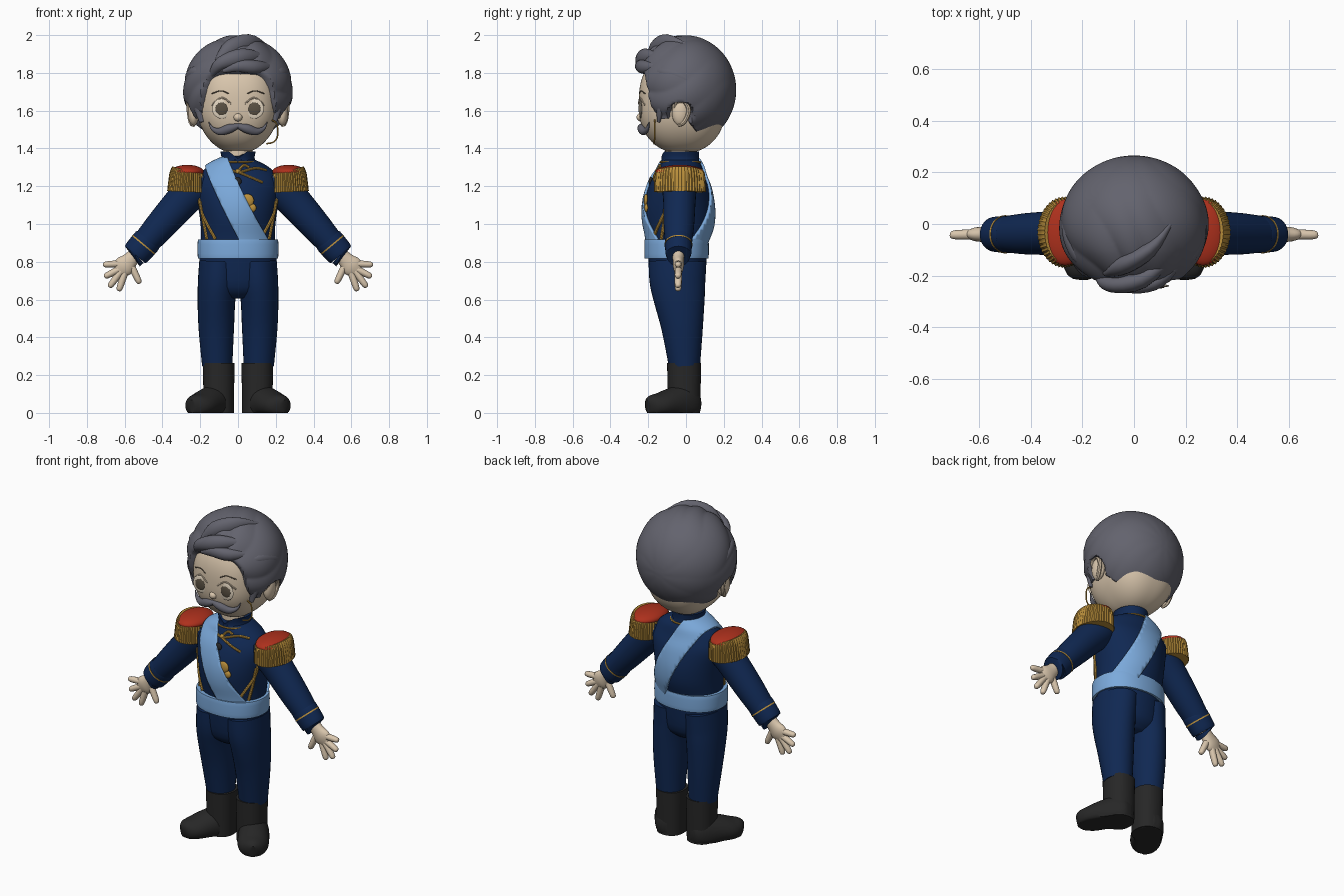
import bpy, bmesh, math
from mathutils import Vector
from mathutils.bvhtree import BVHTree

old = bpy.data.objects.get("Cube")
if old:
    bpy.data.objects.remove(old, do_unlink=True)


def material(name, *rgb):
    m = bpy.data.materials.new(name)
    m.use_nodes = True
    m.diffuse_color = (*rgb, 1)
    m.node_tree.nodes["Principled BSDF"].inputs["Base Color"].default_value = (*rgb, 1)
    return m


NAVY = material("navy cloth", .005, .021, .085)
SKY = material("sky blue silk", .2, .4, .71)
HAIR = material("grey hair", .125, .125, .155)
SKIN = material("skin", .7, .57, .42)
EYE = material("eye cream", .76, .66, .52)
BROWN = material("iris brown", .1, .08, .055)
RED = material("red felt", .42, .03, .012)
GOLD = material("gold braid", .5, .28, .045)
BLACK = material("black leather", .02, .02, .02)
X, Y, Z = Vector((1, 0, 0)), Vector((0, 1, 0)), Vector((0, 0, 1))
made = []


def finish(name, bm, mat):
    bmesh.ops.recalc_face_normals(bm, faces=bm.faces[:])
    for f in bm.faces:
        f.smooth = True
    me = bpy.data.meshes.new(name)
    bm.to_mesh(me)
    bm.free()
    me.materials.append(mat)
    ob = bpy.data.objects.new(name, me)
    bpy.context.collection.objects.link(ob)
    made.append(ob)
    return ob


def spline(rows, steps):
    rows = [Vector(r) for r in rows]
    p = [rows[0]] + rows + [rows[-1]]
    out = []
    for i in range(1, len(p) - 2):
        a, b, c, d = p[i - 1:i + 3]
        for k in range(steps):
            t = k / steps
            out.append((b * 2 + (c - a) * t + (a * 2 - b * 5 + c * 4 - d) * t * t
                        + (b * 3 - a - c * 3 + d) * t ** 3) * .5)
    return out + [rows[-1]]


def sweep_mesh(rows, n=24, ref=Y, power=2, pleat=0, steps=4):
    """Rows of x, y, z, side radius, depth radius joined into a closed skin."""
    rows = spline(rows, steps)
    bm, rings = bmesh.new(), []
    for i, r in enumerate(rows):
        tan = (rows[min(i + 1, len(rows) - 1)] - rows[max(i - 1, 0)]).to_3d().normalized()
        side = tan.cross(ref).normalized()
        up = side.cross(tan)
        ring = []
        for k in range(n):
            t = math.tau * k / n
            c, s = math.cos(t), math.sin(t)
            grow = (abs(c) ** power + abs(s) ** power) ** (-1 / power) * (1 + pleat * (k % 2))
            ring.append(bm.verts.new(r.to_3d() + side * c * grow * max(r[3], .001)
                                     + up * s * grow * max(r[4], .001)))
        rings.append(ring)
    for a, b in zip(rings, rings[1:]):
        for k in range(n):
            bm.faces.new((a[k], a[k - 1], b[k - 1], b[k]))
    bm.faces.new(rings[0])
    bm.faces.new(rings[-1])
    bmesh.ops.recalc_face_normals(bm, faces=bm.faces[:])
    return bm


def sweep(name, rows, mat, **kw):
    return finish(name, sweep_mesh(rows, **kw), mat)


def tube(name, pts, r, mat, ref=Y):
    return sweep(name, [(*p, r, r) for p in pts], mat, n=8, ref=ref)


def ball_mesh(centre, size, n=32):
    bm = bmesh.new()
    bmesh.ops.create_uvsphere(bm, u_segments=n, v_segments=n * 3 // 4, radius=1)
    for v in bm.verts:
        v.co = Vector(centre) + Vector(a * b for a, b in zip(v.co, size))
    return bm


def ball(name, centre, size, mat):
    return finish(name, ball_mesh(centre, size), mat)


def flip(rows, s):
    return [(r[0] * s, *r[1:]) for r in rows]


# Torso, kept as a surface for laying trims and the sash on
torso_rows = [(0, -.045, .8, .2, .15), (0, -.045, .9, .195, .155), (0, -.04, 1, .198, .178),
              (0, -.04, 1.1, .212, .18), (0, -.035, 1.2, .225, .158), (0, -.03, 1.27, .195, .125),
              (0, -.03, 1.31, .15, .11), (0, -.03, 1.34, .09, .095)]
bm = sweep_mesh(torso_rows, n=64)
torso_tree = BVHTree.FromBMesh(bm)
sash = bm.copy()
finish("jacket_torso", bm, NAVY)

# Sash: slightly inflated slice of the torso
sash.normal_update()
for v, nrm in [(v, v.normal.copy()) for v in sash.verts]:
    v.co += nrm * .014
across = Vector((.89, -.12, .455))
for co, no in ((across * (.58 / across.length_squared), across),
               (across * (.447 / across.length_squared), -across), (Z * .85, -Z)):
    bmesh.ops.bisect_plane(sash, geom=sash.verts[:] + sash.edges[:] + sash.faces[:],
                           plane_co=co, plane_no=no, clear_outer=True)
ob = finish("sash", sash, SKY)
mod = ob.modifiers.new("thickness", "SOLIDIFY")
mod.thickness, mod.offset = .014, -1

# Belt, hips, collar and neck
sweep("waist_belt", [(0, -.05, .82, .205, .163), (0, -.05, .825, .213, .17), (0, -.05, .91, .213, .17),
                     (0, -.05, .915, .204, .163)], SKY, n=64, power=2.2)
sweep("trouser_hips", [(0, -.04, .61, .1, .08), (0, -.042, .67, .19, .135), (0, -.045, .83, .205, .155)],
      NAVY, n=48)
bm = sweep_mesh([(0, -.03, 1.31, .098, .102), (0, -.03, 1.35, .088, .098), (0, -.03, 1.385, .094, .1)], n=64)
for v in bm.verts:
    if v.co.z > 1.34 and v.co.y < -.06:
        v.co.z -= max(0, .05 - abs(v.co.x)) * (v.co.z - 1.33) * 14
finish("collar", bm, NAVY)
sweep("neck", [(0, -.03, 1.3, .078, .08), (0, -.03, 1.43, .078, .08)], SKIN)
ring = [(.1 * math.sin(a / 8), -.03 - .106 * math.cos(a / 8), 1.328) for a in range(51)]
tube("collar_piping", ring, .005, GOLD, ref=Z)

# Head: rounded block narrowing to the chin
HC = Vector((0, -.02, 1.64))
bm = ball_mesh((0, 0, 0), (1, 1, 1), 64)
for v in bm.verts:
    g = sum(abs(c) ** 2.5 for c in v.co) ** -.4
    u = v.co * g
    chin = max(0, -u.z)
    v.co = HC + Vector((u.x * .22 * (1 - .22 * chin ** 2), u.y * .23 * (1 - .12 * chin ** 3), u.z * .265))
head_tree = BVHTree.FromBMesh(bm)
finish("head", bm, SKIN)


def on_front(tree, x, z, lift=0):
    hit = tree.ray_cast(Vector((x, -1, z)), Y)[0]
    return Vector((x, hit.y - lift, z)) if hit else None


def trim(name, tree, pts, r, mat):
    laid = [on_front(tree, x, z, r * .3) for x, z in spline(pts, 4)]
    laid = [p for p in laid if p]
    if len(laid) > 1:
        tube(name, laid, r, mat)


# Hair: one mass sunk under the skin at the face, ears and nape
def step(t):
    t = min(1, max(0, t))
    return t * t * (3 - 2 * t)


bm = ball_mesh((0, 0, 0), (1, 1, 1), 128)
for v in bm.verts:
    u = v.co.copy()
    p = Vector((u.x * .285, u.y * .265, 1.71 + u.z * .285))
    q = (abs(p.x / .185) ** 4 + abs((p.z - 1.54) / .265) ** 4) ** .25
    face = (1 - q) * .19 if p.y < 0 else -1
    nape = 1.55 - 1.3 * max(0, p.y) - p.z
    ear = .06 - math.hypot(p.y + .03, p.z - 1.58)
    hidden = step((max(face, nape, ear) + .01) / .022)
    angle = math.atan2(u.x, u.z)
    wave = abs(math.sin(5 * angle + 3 * u.y + math.sin(4 * u.x))) * min(1, max(.1, .6 - u.y))
    v.co = Vector((0, 0, 1.71)) + (p - Vector((0, 0, 1.71))) * (1 + .035 * wave - .24 * hidden)
finish("hair_mass", bm, HAIR)

# Swept locks
front_locks = [
    [(-.14, -.2, 1.79, .015, .015), (-.09, -.235, 1.85, .035, .03), (.03, -.215, 1.885, .045, .035),
     (.16, -.12, 1.88, .01, .01)],
    [(-.08, -.235, 1.81, .012, .012), (0, -.245, 1.835, .03, .025), (.1, -.215, 1.83, .035, .03),
     (.2, -.12, 1.83, .01, .01)],
    [(-.11, -.19, 1.86, .015, .015), (-.04, -.16, 1.93, .045, .035), (.06, -.1, 1.96, .045, .03),
     (.14, 0, 1.95, .01, .01)]]
for rows in front_locks:
    sweep("forehead_lock", rows, HAIR)
side_locks = [
    [(.17, -.17, 1.79, .012, .012), (.215, -.12, 1.8, .035, .03), (.25, -.03, 1.78, .035, .03),
     (.265, .07, 1.72, .01, .01)],
    [(.175, -.175, 1.73, .012, .012), (.215, -.13, 1.74, .032, .025), (.25, -.05, 1.71, .032, .025),
     (.265, .04, 1.65, .01, .01)],
    [(.195, -.15, 1.72, .02, .02), (.2, -.135, 1.63, .025, .035), (.19, -.145, 1.54, .008, .015)]]
for s in (1, -1):
    for rows in side_locks:
        sweep("side_lock", flip(rows, s), HAIR, ref=X)

# Face
ball("nose", (0, -.238, 1.565), (.024, .024, .022), SKIN)
for s in (1, -1):
    p = on_front(head_tree, s * .087, 1.61)
    ball("eye", p, (.05, .007, .052), EYE)
    ball("iris", p - Y * .004, (.033, .007, .034), BROWN)
    trim("eyelid", head_tree, [(s * x, z) for x, z in ((.035, 1.635), (.085, 1.668), (.14, 1.63))], .004, SKIN)
    trim("eyebrow", head_tree, [(s * x, z) for x, z in ((.05, 1.69), (.09, 1.705), (.14, 1.69))], .003, BROWN)
    sweep("moustache_half", flip([(-.005, -.235, 1.52, .012, .015), (.045, -.235, 1.505, .024, .022),
                                  (.095, -.222, 1.49, .02, .018), (.135, -.205, 1.505, .01, .01),
                                  (.155, -.195, 1.54, .002, .002)], s), HAIR)
    ball("ear", (s * .235, -.03, 1.59), (.03, .045, .07), SKIN)
    tube("ear_rim", flip([(.235, -.065, 1.6), (.255, -.055, 1.645), (.262, -.01, 1.65), (.26, .015, 1.6),
                          (.25, -.01, 1.54), (.235, -.04, 1.525)], s), .012, SKIN, ref=X)
tube("monocle_chain", [(.18, -.165, 1.55), (.205, -.165, 1.53), (.21, -.165, 1.47),
                       (.19, -.168, 1.435), (.15, -.17, 1.425)], .004, GOLD)

# Limbs, mirrored
fingers = [((.61, .79), (.715, .785)), ((.62, .765), (.708, .72)), ((.62, .75), (.682, .665)),
           ((.6, .74), (.632, .645)), ((.565, .78), (.52, .685))]
for s in (1, -1):
    side = "left" if s > 0 else "right"
    sweep(side + "_sleeve", flip([(.17, -.035, 1.24, .06, .07), (.22, -.035, 1.2, .095, .09),
                                  (.305, -.035, 1.11, .09, .085), (.42, -.038, .98, .08, .08),
                                  (.525, -.04, .86, .066, .066)], s), NAVY, n=32)
    sweep(side + "_cuff", flip([(.478, -.04, .915, .07, .07), (.483, -.04, .909, .077, .072),
                                (.54, -.04, .843, .073, .068), (.544, -.04, .838, .06, .058)], s), NAVY, n=32)
    sweep(side + "_cuff_braid", flip([(.497, -.04, .893, .0775, .074), (.502, -.04, .887, .0775, .074)], s),
          GOLD, n=32)
    sweep(side + "_palm", flip([(.53, -.04, .855, .035, .032), (.57, -.04, .81, .042, .03),
                                (.605, -.04, .775, .055, .028), (.63, -.04, .75, .04, .018)], s), SKIN)
    for (ax, az), (bx, bz) in fingers:
        mx, mz = ax + (bx - ax) * .85, az + (bz - az) * .85
        sweep(side + "_finger", flip([(ax, -.04, az, .019, .02), (mx, -.042, mz, .016, .017),
                                      (bx, -.042, bz, .004, .004)], s), SKIN, n=12)
    sweep(side + "_trouser_leg", flip([(.1, -.045, .8, .105, .153), (.106, -.045, .7, .106, .148),
                                       (.114, -.035, .6, .1, .135), (.115, -.02, .45, .094, .11),
                                       (.11, -.008, .25, .08, .083)], s), NAVY, n=32)
    sweep(side + "_boot_shaft", flip([(.102, -.01, .265, .084, .09), (.102, -.01, .15, .082, .088),
                                      (.102, -.01, 0, .08, .085)], s), BLACK, n=32, power=2.3)
    bm = sweep_mesh(flip([(.06, .06, .05, .03, .05), (.075, .04, .05, .065, .08), (.108, 0, .05, .083, .11),
                          (.155, -.07, .05, .088, .085), (.2, -.14, .04, .085, .066),
                          (.23, -.182, .038, .06, .055), (.244, -.202, .035, .02, .035)], s), n=32, ref=Z)
    for v in bm.verts:
        v.co.z = max(0, v.co.z)
    finish(side + "_boot_foot", bm, BLACK)

    # Epaulette: felt pad over a pleated fringe
    ball(side + "_epaulette_pad", (s * .268, -.033, 1.275), (.088, .128, .038), RED)
    sweep(side + "_epaulette_fringe", flip([(.266, -.032, 1.282, .08, .115), (.268, -.032, 1.265, .092, .128),
                                            (.272, -.032, 1.17, .1, .134)], s), GOLD, n=96, pleat=.035)
    # Chest piping
    for pts in (((.212, 1.2), (.19, 1.06), (.12, .92)), ((.2, 1.12), (.185, 1.03), (.165, .92))):
        trim(side + "_chest_piping", torso_tree, [(s * x, z) for x, z in pts], .009, GOLD)

# Chest ornaments
for pts in (((-.07, 1.3), (0, 1.275), (.09, 1.295), (.15, 1.285)), ((0, 1.275), (.06, 1.25), (.13, 1.22)),
            ((0, 1.28), (.03, 1.31), (.06, 1.3))):
    trim("frogging", torso_tree, pts, .007, GOLD)
for name, x, z, r, mat in (("knot", 0, 1.278, .014, GOLD), ("medal", -.005, 1.225, .024, BLACK),
                           ("star_badge", .05, 1.125, .034, GOLD), ("badge_drop", .075, 1.085, .022, GOLD)):
    ball(name, on_front(torso_tree, x, z), (r, .012, r), mat)

bpy.ops.object.select_all(action="DESELECT")
for ob in made:
    ob.select_set(True)
bpy.context.view_layer.objects.active = made[0]
bpy.ops.object.shade_smooth_by_angle(angle=math.radians(40))
